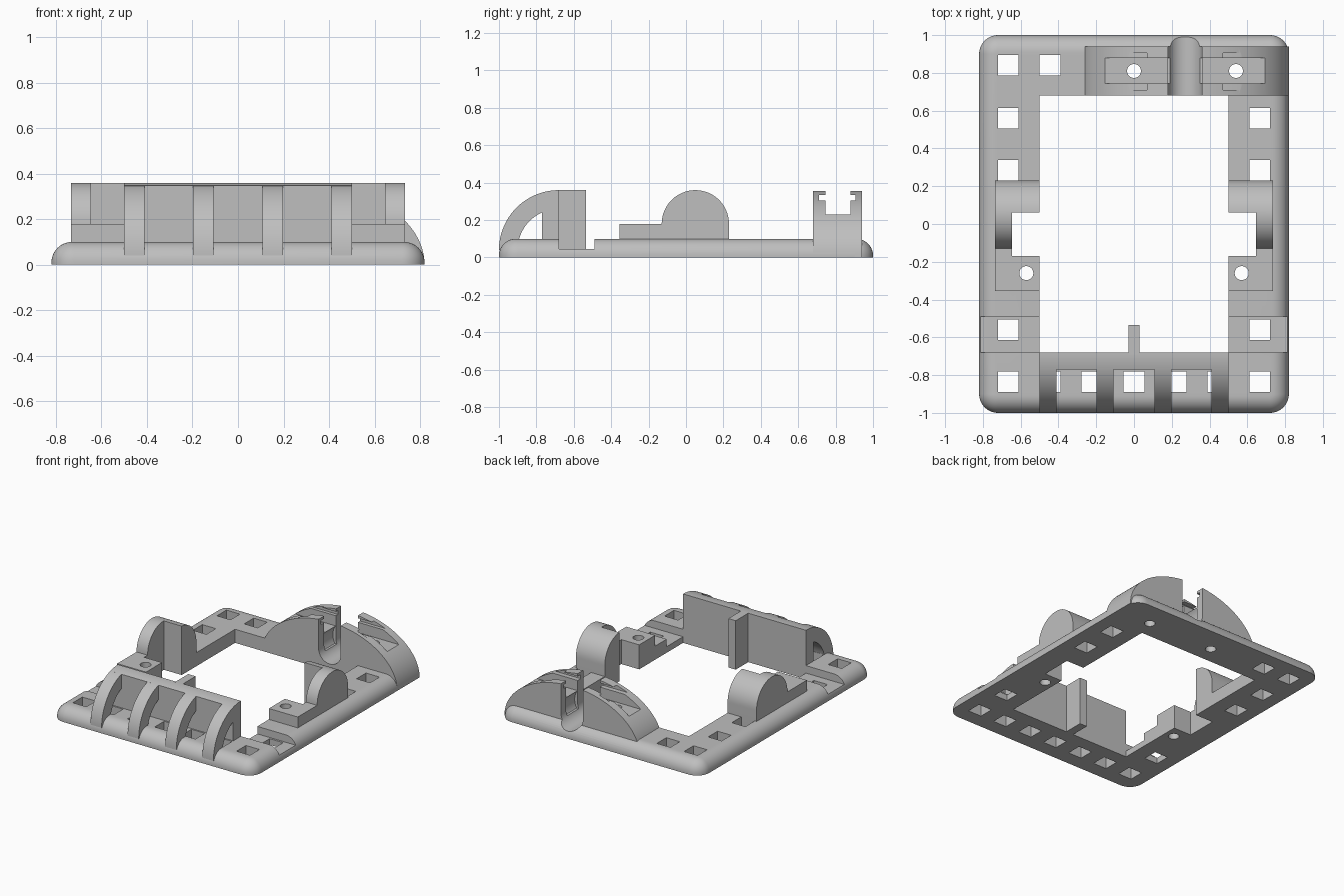
import bpy, bmesh
from math import sin, cos, pi, radians, sqrt
from mathutils import Matrix

cube = bpy.data.objects.get("Cube")
if cube:
    bpy.data.objects.remove(cube, do_unlink=True)

grey = bpy.data.materials.new("plain grey")
grey.use_nodes = True
grey.diffuse_color = (0.52, 0.52, 0.52, 1)
grey.node_tree.nodes["Principled BSDF"].inputs["Base Color"].default_value = (0.52, 0.52, 0.52, 1)


def box(bm, x0, x1, y0, y1, z0, z1):
    m = Matrix.LocRotScale(((x0 + x1) / 2, (y0 + y1) / 2, (z0 + z1) / 2), None,
                           (x1 - x0, y1 - y0, z1 - z0))
    bmesh.ops.create_cube(bm, size=1, matrix=m)


def prism(bm, pts, axis, a, b):
    """Extrude a 2D outline along x, y or z, from a to b."""
    place = {"x": lambda p, t: (t, p[0], p[1]),
             "y": lambda p, t: (p[0], t, p[1]),
             "z": lambda p, t: (p[0], p[1], t)}[axis]
    lo = [bm.verts.new(place(p, a)) for p in pts]
    hi = [bm.verts.new(place(p, b)) for p in pts]
    bm.faces.new(lo)
    bm.faces.new(hi)
    for i in range(len(pts)):
        j = (i + 1) % len(pts)
        bm.faces.new((lo[i], lo[j], hi[j], hi[i]))


def arc(cx, cy, rx, ry, start, end, n=32):
    angles = [radians(start + (end - start) * i / n) for i in range(n + 1)]
    return [(cx + rx * cos(t), cy + ry * sin(t)) for t in angles]


def disc(cx, cy, r):
    return arc(cx, cy, r, r, 0, 360)[:-1]


def make(name, bm, material=True):
    bmesh.ops.recalc_face_normals(bm, faces=bm.faces)
    mesh = bpy.data.meshes.new(name)
    bm.to_mesh(mesh)
    bm.free()
    ob = bpy.data.objects.new(name, mesh)
    bpy.context.collection.objects.link(ob)
    if material:
        mesh.materials.append(grey)
    return ob


def cut(ob, cutter_bms):
    """Subtract each cutter in turn and bake the result."""
    for bm in cutter_bms:
        cutter = make("cutter", bm, False)
        cutter.hide_render = True
        mod = ob.modifiers.new("cut", "BOOLEAN")
        mod.operation, mod.solver, mod.object = "DIFFERENCE", "EXACT", cutter
        graph = bpy.context.evaluated_depsgraph_get()
        baked = bpy.data.meshes.new_from_object(ob.evaluated_get(graph))
        ob.modifiers.clear()
        ob.data = baked
        bpy.data.objects.remove(cutter, do_unlink=True)


def boxes(*specs):
    bm = bmesh.new()
    for s in specs:
        box(bm, *s)
    return bm


def screw_holes(points):
    bm = bmesh.new()
    for x, y in points:
        prism(bm, disc(x, y, 0.037), "z", -0.1, 0.5)
    return bm


def cord_slot():
    """Round-bottomed slot through the arch and back rim."""
    bm = bmesh.new()
    pts = arc(0.27, 0.14, 0.09, 0.09, 180, 360) + [(0.36, 0.5), (0.18, 0.5)]
    prism(bm, pts, "y", 0.6, 1.1)
    return bm


pad_holes = [(-0.57, -0.26), (0.57, -0.26)]
arch_holes = [(0, 0.81), (0.54, 0.81)]


def side_notches():
    return boxes((-0.645, -0.4, -0.17, 0.06, -0.1, 0.5), (0.4, 0.645, -0.17, 0.06, -0.1, 0.5))


# Base frame: rounded plate lofted up through a quarter-round rim
H, R = 0.10, 0.09
bm = bmesh.new()
rings = []
for z, d in [(0, 0)] + [(H - R + R * sin(t), R - R * cos(t)) for t in [pi / 2 * i / 10 for i in range(11)]]:
    r = 0.1 - d
    ring = []
    for sx, sy, a in ((1, 1, 0), (-1, 1, 90), (-1, -1, 180), (1, -1, 270)):
        ring += arc(sx * 0.72, sy * 0.9, r, r, a, a + 90, 10)
    rings.append([bm.verts.new((x, y, z)) for x, y in ring])
for lo, hi in zip(rings, rings[1:]):
    for i in range(len(lo)):
        j = (i + 1) % len(lo)
        bm.faces.new((lo[i], lo[j], hi[j], hi[i]))
bm.faces.new(rings[0])
bm.faces.new(rings[-1])
frame = make("base_frame", bm)

# Square holes around the frame
h = 0.055
centres = [(0.222 * i, -0.835) for i in range(-3, 4)]
centres += [(s * 0.666, y) for s in (-1, 1) for y in (0.84, 0.56, 0.285, -0.56)]
centres += [(-0.444, 0.84)]
squares = boxes(*[(x - h, x + h, y - h, y + h, -0.1, 0.3) for x, y in centres])
cut(frame, [boxes((-0.5, 0.5, -0.68, 0.68, -0.1, 0.3)),
            side_notches(),
            boxes((-1, -0.4, -0.68, -0.49, 0.045, 0.3), (0.4, 1, -0.68, -0.49, 0.045, 0.3)),
            squares, screw_holes(pad_holes + arch_holes), cord_slot()])

# Back arch: half ellipse with a stepped channel, a cord slot and screw holes
bm = bmesh.new()
prism(bm, arc(0.27, 0, 0.55, 0.36, 0, 180, 64), "y", 0.68, 0.94)
arch = make("back_arch", bm)
wide_bore = bmesh.new()
prism(wide_bore, disc(0.27, 0.16, 0.115), "y", 0.745, 0.88)
cut(arch, [boxes((-0.5, 1, 0.745, 0.88, 0.23, 0.5)),
           boxes((-0.5, 1, 0.71, 0.905, 0.305, 0.335)),
           wide_bore, cord_slot(), screw_holes(arch_holes)])

# Side brackets: round lug with a low screw pad, mirrored
for side, s in (("left", 1), ("right", -1)):
    bm = bmesh.new()
    outline = [(-0.355, 0.05), (0.23, 0.05)] + arc(0.05, 0.18, 0.18, 0.18, 0, 180) + [(-0.355, 0.18)]
    prism(bm, outline, "x", s * 0.5, s * 0.735)
    bracket = make(side + "_bracket", bm)
    cut(bracket, [side_notches(), screw_holes(pad_holes)])

# Front wall with its top rounded to follow the ribs
CY, CZ, RO, RI = -0.68, 0.04, 0.32, 0.22
bm = bmesh.new()
edge = 90 + 16.3
prism(bm, [(-0.77, 0), (CY, 0)] + arc(CY, CZ, RO, RO, 90, edge, 6), "x", -0.5, 0.5)
make("front_wall", bm)

# Curved ribs in front of the wall
for i, x in enumerate((-0.455, -0.153, 0.153, 0.455)):
    bm = bmesh.new()
    pts = arc(CY, CZ, RO, RO, 90, 180) + arc(CY, CZ, RI, RI, 180, 90)
    prism(bm, pts, "x", x - 0.045, x + 0.045)
    make("front_rib_%d" % (i + 1), bm)

# Upright tab behind the wall
make("rear_tab", boxes((-0.03, 0.03, -0.69, -0.535, 0, 0.36)))

# Smooth curved surfaces, keep edges sharp
bpy.ops.object.select_all(action="DESELECT")
for ob in bpy.context.collection.objects:
    if ob.type == "MESH" and grey.name in ob.data.materials:
        ob.select_set(True)
        bpy.context.view_layer.objects.active = ob
bpy.ops.object.shade_smooth_by_angle(angle=radians(30))
